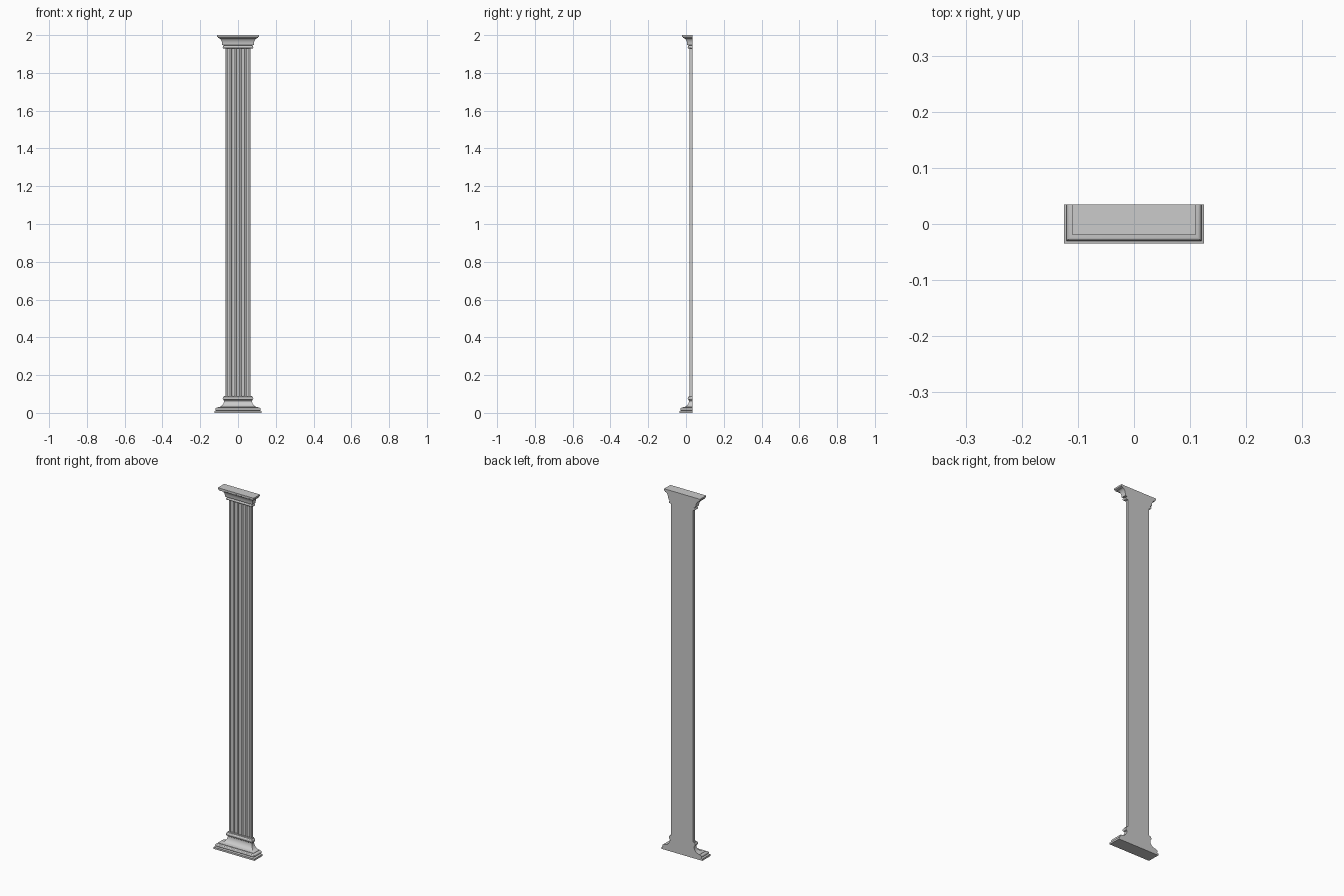
import bpy, bmesh
from math import sin, cos, pi, radians

if "Cube" in bpy.data.objects:
    bpy.data.objects.remove(bpy.data.objects["Cube"])

BACK = 0.035      # flat wall side
MITRE = 0.09      # front y of a moulding = half width - MITRE, negated


def finish(name, bm):
    bmesh.ops.recalc_face_normals(bm, faces=bm.faces)
    me = bpy.data.meshes.new(name)
    bm.to_mesh(me)
    bm.free()
    ob = bpy.data.objects.new(name, me)
    bpy.context.collection.objects.link(ob)
    bpy.ops.object.select_all(action='DESELECT')
    ob.select_set(True)
    bpy.context.view_layer.objects.active = ob
    bpy.ops.object.shade_smooth_by_angle(angle=radians(35))
    return ob


def loft(name, loops):
    """Skin closed loops of equal length and cap both ends."""
    bm = bmesh.new()
    rings = [[bm.verts.new(p) for p in loop] for loop in loops]
    n = len(rings[0])
    for a, b in zip(rings, rings[1:]):
        for i in range(n):
            j = (i + 1) % n
            bm.faces.new((a[i], a[j], b[j], b[i]))
    bm.faces.new(rings[0])
    bm.faces.new(rings[-1])
    return finish(name, bm)


def arc(cx, cz, rx, rz, a0, a1, n=8):
    angles = [radians(a0 + (a1 - a0) * i / n) for i in range(n + 1)]
    return [(cx + rx * cos(a), cz + rz * sin(a)) for a in angles]


def moulding(name, profile):
    """Sweep a (half width, z) profile around the left, front and right sides."""
    loft(name, [[(-h, BACK, z), (-h, MITRE - h, z), (h, MITRE - h, z), (h, BACK, z)]
                for h, z in profile])


# Base: plinth, torus, deep cove, upper torus
base = [(0.125, 0), (0.125, 0.010), (0.119, 0.012)]
base += arc(0.114, 0.020, 0.006, 0.007, -70, 90)
base += [(0.107, 0.028)]
base += arc(0.107, 0.064, 0.033, 0.034, 270, 180)
base += [(0.076, 0.066)]
base += arc(0.074, 0.077, 0.007, 0.009, -80, 80)
base += [(0.074, 0.090)]
moulding("base_moulding", base)

# Capital: bead, cove flaring outward, top fillet
capital = [(0.071, 1.928)]
capital += arc(0.074, 1.936, 0.007, 0.007, -80, 80)
capital += [(0.074, 1.945), (0.083, 1.947)]
capital += arc(0.103, 1.950, 0.019, 0.034, 180, 90)
capital += [(0.105, 1.984), (0.105, 1.988), (0.110, 1.991), (0.110, 2.0)]
moulding("capital_moulding", capital)

# Fluted shaft, outline extruded upward
HALF, FRONT, FLUTES, WIDTH, DEPTH = 0.067, 0.018, 5, 0.017, 0.007
gap = (2 * HALF - FLUTES * WIDTH) / (FLUTES + 1)
outline = [(-HALF, BACK), (-HALF, FRONT)]
for k in range(FLUTES):
    cx = -HALF + gap + WIDTH / 2 + k * (WIDTH + gap)
    outline += arc(cx, FRONT, WIDTH / 2, DEPTH, 180, 0)
outline += [(HALF, FRONT), (HALF, BACK)]
loft("fluted_shaft", [[(x, y, z) for x, y in outline] for z in (0.085, 1.932)])
